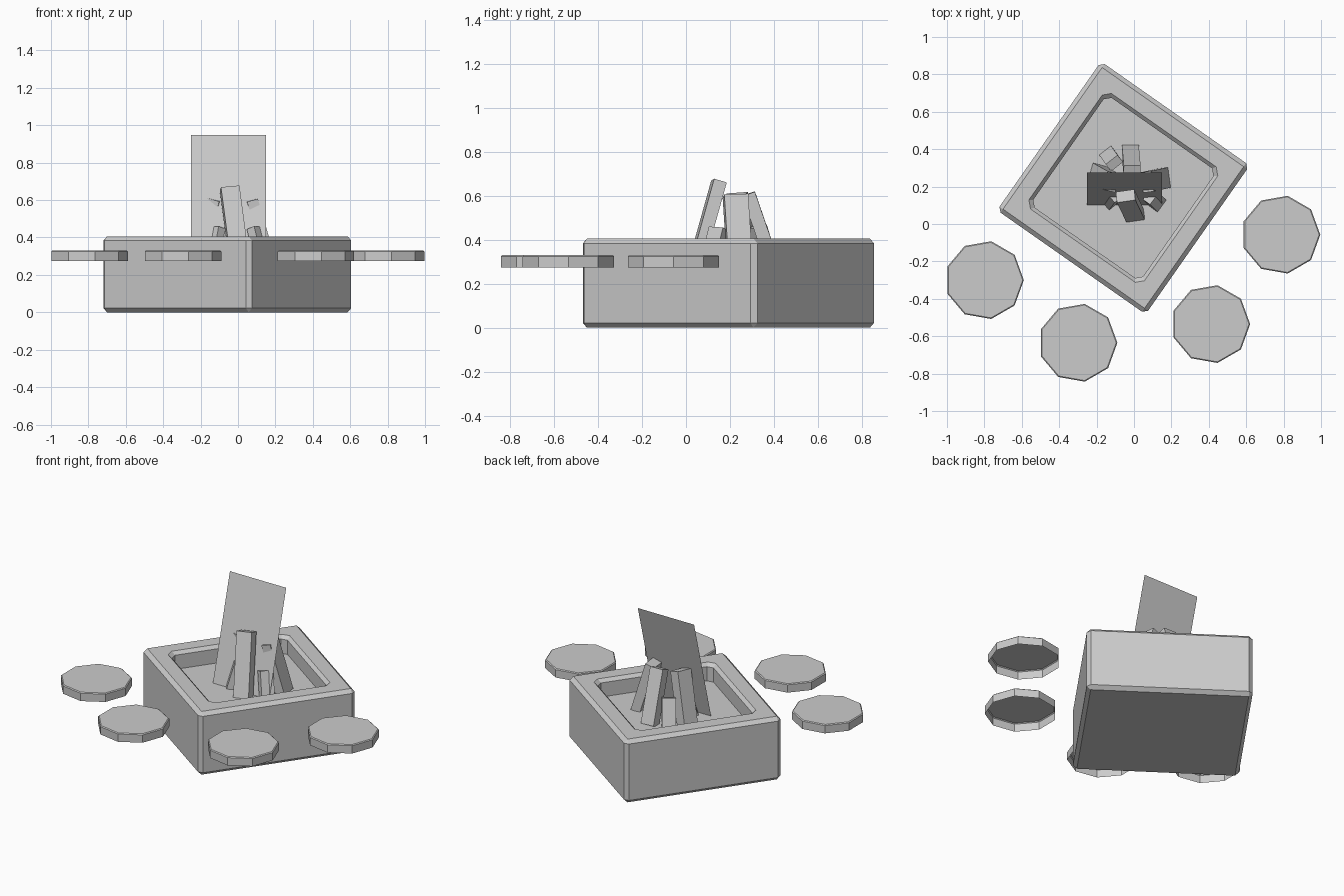
import bpy, bmesh
from math import cos, sin, radians
from mathutils import Vector

if "Cube" in bpy.data.objects:
    bpy.data.objects.remove(bpy.data.objects["Cube"])


def make_object(name, bm):
    mesh = bpy.data.meshes.new(name)
    bm.to_mesh(mesh)
    bm.free()
    obj = bpy.data.objects.new(name, mesh)
    bpy.context.collection.objects.link(obj)
    return obj


def loft(name, rings, cap_start=True, cap_end=True):
    """Skin a stack of equal-length point rings."""
    bm = bmesh.new()
    loops = [[bm.verts.new(p) for p in ring] for ring in rings]
    n = len(loops[0])
    for lo, hi in zip(loops, loops[1:]):
        for i in range(n):
            j = (i + 1) % n
            bm.faces.new((lo[i], lo[j], hi[j], hi[i]))
    if cap_start:
        bm.faces.new(loops[0][::-1])
    if cap_end:
        bm.faces.new(loops[-1])
    bmesh.ops.remove_doubles(bm, verts=bm.verts[:], dist=1e-5)
    return make_object(name, bm)


def square_ring(a, c, z):
    """Square of half-width a with corners cut by c."""
    pts = []
    for sx, sy in ((1, 1), (-1, 1), (-1, -1), (1, -1)):
        pair = [(sx * a, sy * (a - c), z), (sx * (a - c), sy * a, z)]
        pts += pair if sx == sy else pair[::-1]
    return pts


def disc_ring(x, y, r, z, sides=9):
    return [(x + r * cos(radians(360 * i / sides)),
             y + r * sin(radians(360 * i / sides)), z) for i in range(sides)]


# Fire pit: bevelled square block with a shallow recess
profile = [(0.462, 0, 0), (0.485, 0.023, 0.022), (0.485, 0.023, 0.384),
           (0.462, 0, 0.406), (0.377, 0.035, 0.406), (0.358, 0.03, 0.386),
           (0.358, 0.03, 0.295)]
pit = loft("fire_pit", [square_ring(*p) for p in profile])
pit.location = (-0.057, 0.193, 0)
pit.rotation_euler.z = radians(-35)

# Seats: nine-sided caps, open underneath
for i, (x, y) in enumerate([(-0.80, -0.30), (-0.30, -0.635),
                            (0.41, -0.535), (0.785, -0.057)]):
    loft(f"seat_{i + 1}", [disc_ring(x, y, 0.211, 0.275),
                           disc_ring(x, y, 0.211, 0.325),
                           disc_ring(x, y, 0.205, 0.33)], cap_start=False)


# Firewood: square-cut sticks leaning together
def stick(name, base, top, w, t):
    base, top = Vector(base), Vector(top)
    axis = (top - base).normalized()
    out = Vector((base.x + 0.02, base.y - 0.22, 0)).normalized()
    side = axis.cross(out).normalized()
    depth = side.cross(axis)
    corners = ((-w, -t), (w, -t), (w, t), (-w, t))
    return loft(name, [[p + side * (u / 2) + depth * (v / 2) for u, v in corners]
                       for p in (base, top)])


sticks = [((0.005, 0.045, 0.29), (-0.045, 0.15, 0.665), 0.10, 0.06),
          ((-0.02, 0.395, 0.29), (-0.01, 0.285, 0.61), 0.09, 0.06),
          ((-0.20, 0.27, 0.29), (-0.12, 0.225, 0.605), 0.10, 0.07),
          ((0.16, 0.245, 0.29), (0.07, 0.225, 0.60), 0.11, 0.06),
          ((0.13, 0.11, 0.29), (0.09, 0.15, 0.45), 0.08, 0.05),
          ((-0.14, 0.375, 0.29), (-0.105, 0.325, 0.46), 0.08, 0.05),
          ((-0.14, 0.12, 0.29), (-0.11, 0.16, 0.45), 0.08, 0.05)]
for i, s in enumerate(sticks):
    stick(f"log_{i + 1}", *s)

# Flame: a single leaning flat card
bm = bmesh.new()
bm.faces.new([bm.verts.new(p) for p in ((-0.25, 0.10, 0.285), (0.15, 0.10, 0.285),
                                        (0.15, 0.275, 0.948), (-0.25, 0.275, 0.948))])
make_object("flame_card", bm)
